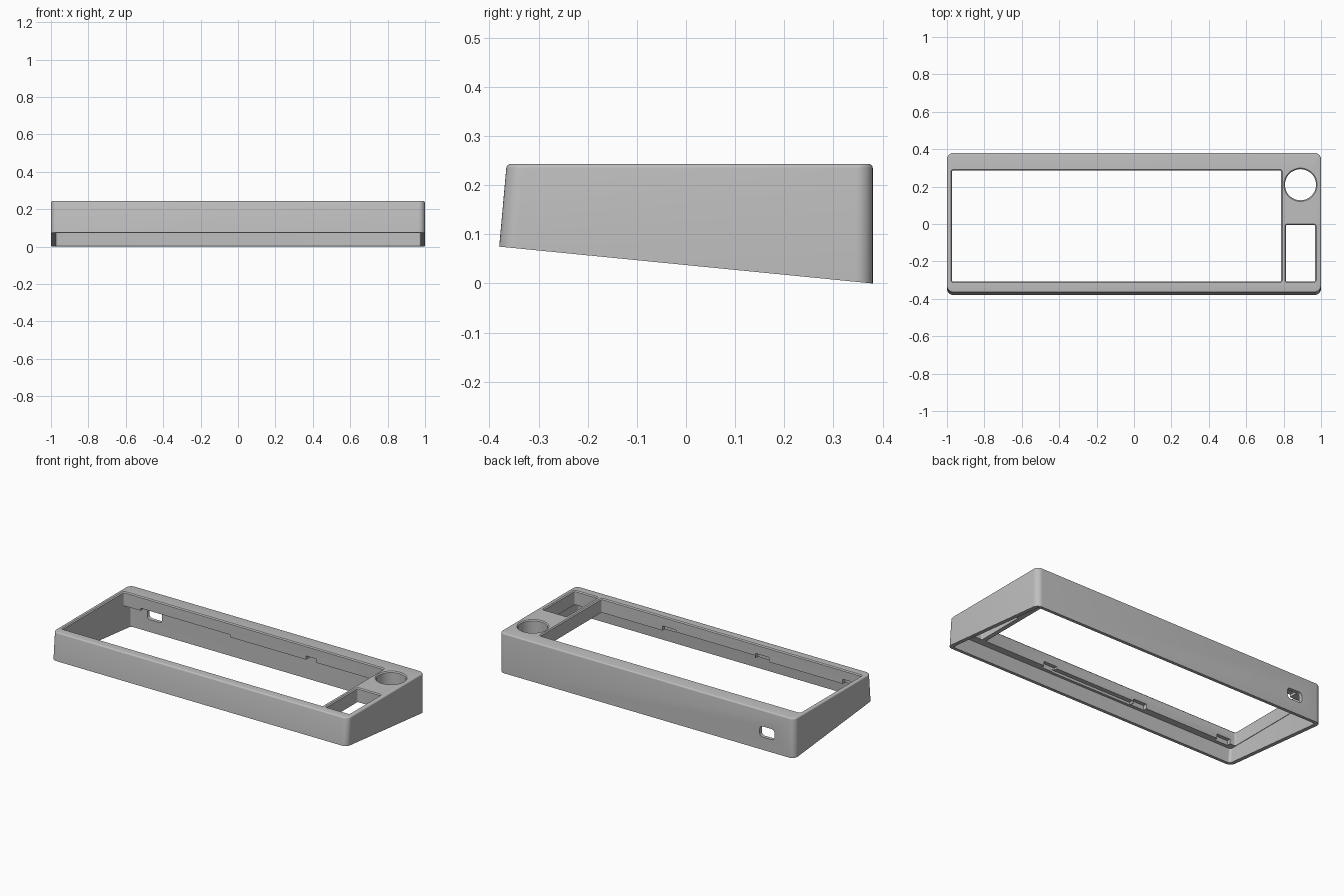
import bpy, bmesh, math

if "Cube" in bpy.data.objects:
    bpy.data.objects.remove(bpy.data.objects["Cube"])

TOP, FRONT, BACK = 0.243, -0.38, 0.38


def floor_z(y):
    # sloping underside of the case
    return 0.075 * (BACK - y) / (BACK - FRONT)


def lean(z):
    # backward lean of the front wall
    return 0.09 * (z - 0.075)


def rounded_rect(x0, x1, y0, y1, r, n=8):
    pts = []
    for k, (cx, cy) in enumerate([(x1 - r, y1 - r), (x0 + r, y1 - r),
                                  (x0 + r, y0 + r), (x1 - r, y0 + r)]):
        for i in range(n + 1):
            a = math.pi / 2 * (k + i / n)
            pts.append((cx + r * math.cos(a), cy + r * math.sin(a)))
    return pts


def circle(cx, cy, r, n=48):
    return [(cx + r * math.cos(2 * math.pi * i / n),
             cy + r * math.sin(2 * math.pi * i / n)) for i in range(n)]


def loft(name, rings):
    # closed solid through rings of 3D points
    bm = bmesh.new()
    loops = [[bm.verts.new(p) for p in ring] for ring in rings]
    for a, b in zip(loops, loops[1:]):
        for i in range(len(a)):
            j = (i + 1) % len(a)
            bm.faces.new((a[i], a[j], b[j], b[i]))
    bm.faces.new(loops[0][::-1])
    bm.faces.new(loops[-1])
    bmesh.ops.recalc_face_normals(bm, faces=bm.faces)
    me = bpy.data.meshes.new(name)
    bm.to_mesh(me)
    bm.free()
    ob = bpy.data.objects.new(name, me)
    bpy.context.collection.objects.link(ob)
    return ob


def at(pts, z):
    return [(x, y, z) for x, y in pts]


cutters = []


def cut(name, rings):
    ob = loft(name, rings)
    ob.hide_render = True
    cutters.append(ob)


def opening(name, shape):
    # through hole with a chamfered top edge; shape(grow) gives the outline
    c = 0.006
    cut(name, [at(shape(0), -0.1), at(shape(0), TOP - c),
               at(shape(c), TOP), at(shape(c), TOP + 0.05)])


def box(name, x0, x1, y0, y1, z0, z1):
    cut(name, [at([(x0, y0), (x1, y0), (x1, y1), (x0, y1)], z) for z in (z0, z1)])


# outer shell with sloping base, leaning front and rounded top edge
rings = [[(x, y, floor_z(y)) for x, y in rounded_rect(-1, 1, FRONT, BACK, 0.035)]]
F = 0.008
for i in range(5):
    a = math.pi / 2 * i / 4
    z, d = TOP - F + F * math.sin(a), F * (1 - math.cos(a))
    rings.append(at(rounded_rect(-1 + d, 1 - d, FRONT + lean(z) + d, BACK - d, 0.035 - d), z))
case = loft("case_frame", rings)

# hollow inside, open at the bottom
PLATE = 0.157
cut("cavity_cutter", [at(rounded_rect(-0.976, 0.976, FRONT + 0.022 + lean(z), BACK - 0.022, 0.015), z)
                      for z in (-0.1, PLATE)])

# top openings: key field, side key block and round knob
opening("key_field_cutter",
        lambda g: rounded_rect(-0.973 - g, 0.787 + g, -0.308 - g, 0.286 + g, 0.008 + g, 4))
opening("side_block_cutter",
        lambda g: rounded_rect(0.813 - g, 0.969 + g, -0.308 - g, -0.005 + g, 0.008 + g, 4))
opening("knob_cutter", lambda g: circle(0.89, 0.21, 0.083 + g))

# cable port through the back wall
port = rounded_rect(-0.865, -0.765, 0.078, 0.143, 0.02, 5)
cut("port_cutter", [[(x, y, z) for x, z in port] for y in (0.34, 0.42)])

# shallow relief and mounting notches under the plate
box("rear_relief_cutter", -0.86, -0.25, 0.25, 0.345, 0.1, 0.172)
box("front_relief_cutter", -0.25, 0.3, -0.335, -0.28, 0.1, 0.172)
for x in (-0.89, -0.30, 0.33):
    box("front_notch_cutter", x - 0.045, x + 0.045, -0.33, -0.28, 0.1, 0.185)
box("rear_notch_cutter", 0.26, 0.33, 0.25, 0.33, 0.1, 0.18)

# carve the case, bake the result and drop the cutters
for c in cutters:
    m = case.modifiers.new(c.name, 'BOOLEAN')
    m.operation, m.solver, m.object = 'DIFFERENCE', 'EXACT', c
bpy.context.view_layer.update()
dg = bpy.context.evaluated_depsgraph_get()
baked = bpy.data.meshes.new_from_object(case.evaluated_get(dg))
case.modifiers.clear()
case.data = baked
for c in cutters:
    bpy.data.objects.remove(c)

# one grey finish
mat = bpy.data.materials.new("light_grey")
mat.diffuse_color = (0.52, 0.52, 0.52, 1)
mat.use_nodes = True
mat.node_tree.nodes["Principled BSDF"].inputs["Base Color"].default_value = mat.diffuse_color
case.data.materials.clear()
case.data.materials.append(mat)
bpy.context.view_layer.objects.active = case
case.select_set(True)
bpy.ops.object.shade_smooth_by_angle(angle=math.radians(30))
